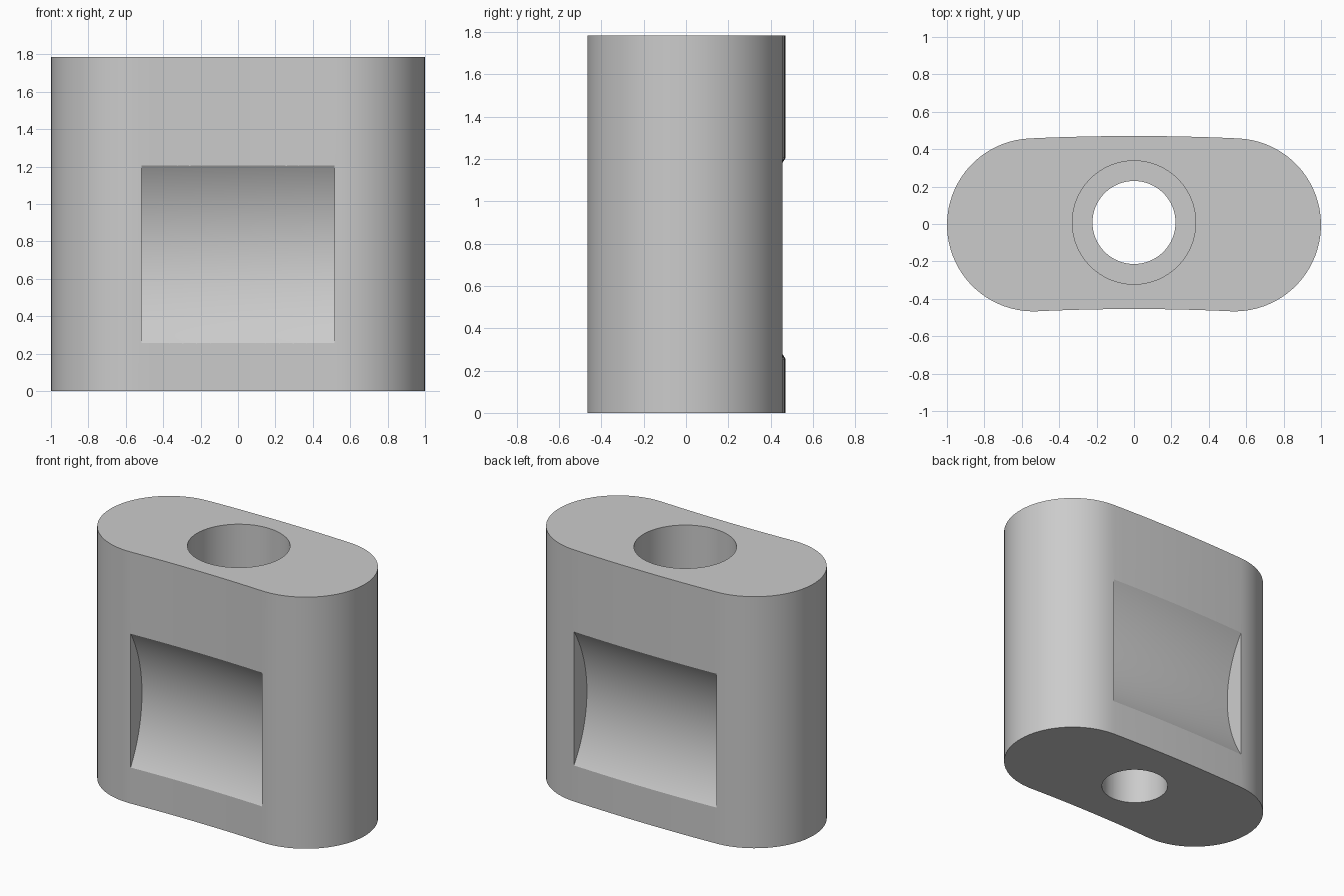
import bpy, bmesh
from math import sin, cos, pi, radians

if "Cube" in bpy.data.objects:
    bpy.data.objects.remove(bpy.data.objects["Cube"])

HEIGHT = 1.785      # block height
BEND = 11.5         # radius of the gently curved centre line
HALF = 0.4625       # half thickness of the block
MID_Y = 0.008       # centre line at x = 0
END = 0.5375 / BEND     # angle to the centres of the rounded ends
POCKET = 0.0468         # half angle covered by each pocket


def polar(radius, angle):
    """Point on a circle about the centre of the bend."""
    return radius * sin(angle), radius * cos(angle) - BEND + MID_Y


def spread(a, b, n):
    return [a + (b - a) * i / n for i in range(n + 1)]


def loft(name, rings):
    """Closed solid through matching rings of points."""
    bm = bmesh.new()
    loops = [[bm.verts.new(p) for p in ring] for ring in rings]
    for a, b in zip(loops, loops[1:]):
        for i in range(len(a)):
            j = (i + 1) % len(a)
            bm.faces.new((a[i], a[j], b[j], b[i]))
    bm.faces.new(loops[0][::-1])
    bm.faces.new(loops[-1])
    bmesh.ops.recalc_face_normals(bm, faces=bm.faces)
    mesh = bpy.data.meshes.new(name)
    bm.to_mesh(mesh)
    bm.free()
    obj = bpy.data.objects.new(name, mesh)
    bpy.context.collection.objects.link(obj)
    return obj


def circle(radius, z, n=64):
    return [(radius * cos(2 * pi * i / n), MID_Y + radius * sin(2 * pi * i / n), z)
            for i in range(n)]


# Outline: two shallow concentric arcs joined by round ends
outline = [polar(BEND + HALF, a) for a in spread(-END, END, 16)]
cx, cy = polar(BEND, END)
right_end = [(cx + HALF * sin(t), cy + HALF * cos(t))
             for t in spread(END, END + pi, 40)[1:-1]]
outline += right_end
outline += [polar(BEND - HALF, a) for a in spread(END, -END, 16)]
outline += [(-x, y) for x, y in reversed(right_end)]
block = loft("block", [[(x, y, z) for x, y in outline] for z in (0, HEIGHT)])

# Stepped bolt hole: wide bore above a narrow bore
cutters = [loft("bolt_hole_cutter", [circle(0.222, -0.1), circle(0.222, 1.19),
                                     circle(0.33, 1.19), circle(0.33, HEIGHT + 0.1)])]

# Scooped pockets, swept along the bend on the front and back
SCOOP, OFFSET, SCOOP_Z = 0.892, 0.755, 0.73
for name, side in (("front_pocket_cutter", -1), ("back_pocket_cutter", 1)):
    rho = BEND + side * (HALF + OFFSET)
    rings = []
    for a in spread(-POCKET, POCKET, 14):
        rings.append([(*polar(rho + SCOOP * cos(t), a), SCOOP_Z + SCOOP * sin(t))
                      for t in spread(0, 2 * pi, 128)[:-1]])
    cutters.append(loft(name, rings))

bpy.ops.object.select_all(action='DESELECT')
bpy.context.view_layer.objects.active = block
block.select_set(True)
for cutter in cutters:
    cutter.hide_render = True
    mod = block.modifiers.new(cutter.name, 'BOOLEAN')
    mod.operation = 'DIFFERENCE'
    mod.solver = 'EXACT'
    mod.object = cutter
    bpy.ops.object.modifier_apply(modifier=mod.name)
for cutter in cutters:
    bpy.data.objects.remove(cutter)

# Plain grey finish
grey = bpy.data.materials.new("light_grey")
grey.use_nodes = True
colour = (0.6, 0.6, 0.6, 1)
grey.diffuse_color = colour
grey.node_tree.nodes["Principled BSDF"].inputs["Base Color"].default_value = colour
block.data.materials.clear()
block.data.materials.append(grey)
for face in block.data.polygons:
    face.material_index = 0
bpy.ops.object.shade_smooth_by_angle(angle=radians(25))
